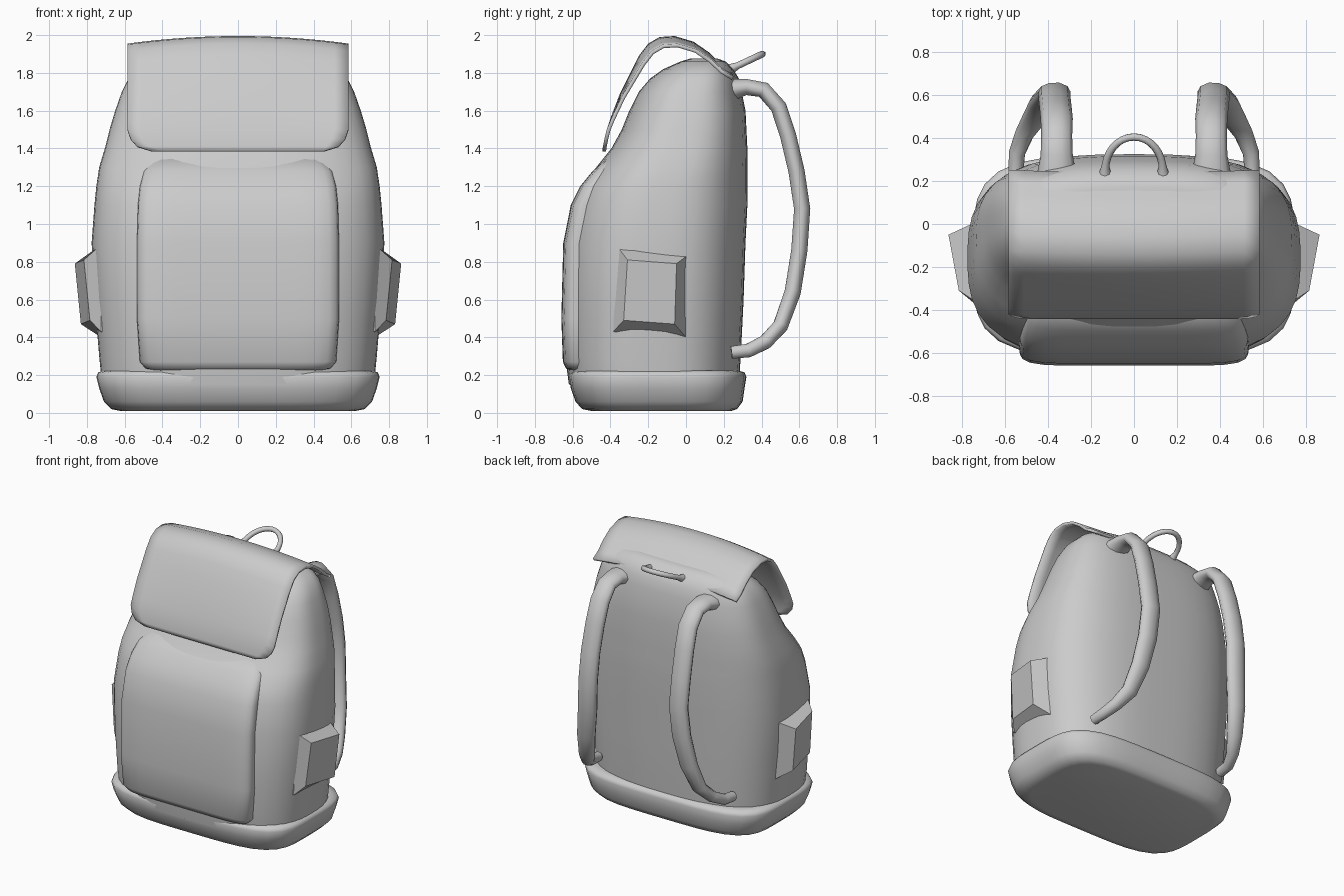
import bpy, bmesh, math
from mathutils import Vector

cube = bpy.data.objects.get("Cube")
if cube:
    bpy.data.objects.remove(cube, do_unlink=True)

fabric = bpy.data.materials.new("grey fabric")
fabric.use_nodes = True
GREY = (0.6, 0.6, 0.6, 1)
fabric.diffuse_color = GREY
fabric.node_tree.nodes["Principled BSDF"].inputs["Base Color"].default_value = GREY


def finish(name, bm, angle=40):
    bmesh.ops.recalc_face_normals(bm, faces=bm.faces)
    mesh = bpy.data.meshes.new(name)
    bm.to_mesh(mesh)
    bm.free()
    mesh.materials.append(fabric)
    obj = bpy.data.objects.new(name, mesh)
    bpy.context.collection.objects.link(obj)
    bpy.ops.object.select_all(action='DESELECT')
    obj.select_set(True)
    bpy.context.view_layer.objects.active = obj
    bpy.ops.object.shade_smooth_by_angle(angle=math.radians(angle))
    return obj


def skin(name, rings, angle=40):
    """Bridge closed rings of points and cap both ends."""
    bm = bmesh.new()
    loops = [[bm.verts.new(p) for p in ring] for ring in rings]
    n = len(loops[0])
    for a, b in zip(loops, loops[1:]):
        for i in range(n):
            j = (i + 1) % n
            bm.faces.new((a[i], a[j], b[j], b[i]))
    bm.faces.new(loops[0])
    bm.faces.new(loops[-1])
    return finish(name, bm, angle)


def section(z, half, front, back, power, n=48):
    """Rounded horizontal cross-section."""
    mid, depth = (front + back) / 2, (back - front) / 2
    ring = []
    for i in range(n):
        a = 2 * math.pi * i / n
        c, s = math.cos(a), math.sin(a)
        r = (abs(c) ** power + abs(s) ** power) ** (-1 / power)
        ring.append((half * r * c, mid + depth * r * s, z))
    return ring


def tube(name, path, widths, thicks, n=10):
    """Sweep an oval along a path, its wide side lying along x."""
    pts = [Vector(p) for p in path]
    rings = []
    for i, p in enumerate(pts):
        t = (pts[min(i + 1, len(pts) - 1)] - pts[max(i - 1, 0)]).normalized()
        axis = Vector((1, 0, 0)) if name != "top_handle" else Vector((0, -0.45, 0.9))
        side = (axis - t * axis.dot(t)).normalized()
        up = t.cross(side)
        ring = []
        for k in range(n):
            a = 2 * math.pi * k / n
            ring.append(p + side * widths[i] * math.cos(a) + up * thicks[i] * math.sin(a))
        rings.append(ring)
    return skin(name, rings, 60)


# Main bag: height, half width, front, back
bag = [(0.15, .72, -.62, .28), (0.3, .735, -.64, .29), (0.6, .76, -.64, .305),
       (0.9, .775, -.63, .315), (1.1, .76, -.59, .325), (1.2, .75, -.55, .325),
       (1.3, .735, -.475, .325), (1.4, .705, -.395, .325), (1.5, .68, -.34, .32),
       (1.6, .65, -.30, .315), (1.7, .615, -.25, .295), (1.77, .58, -.19, .28),
       (1.82, .53, -.12, .25), (1.86, .44, -.03, .21), (1.875, .32, .02, .17)]
skin("main_bag", [section(*row, 2.9) for row in bag], 60)

# Padded bottom
base = [(.01, .62, -.5, .24), (.02, .67, -.55, .27), (.06, .71, -.585, .3),
        (.13, .735, -.61, .31), (.19, .75, -.62, .32), (.215, .74, -.61, .31),
        (.225, .70, -.57, .27)]
skin("padded_base", [section(*row, 4) for row in base], 60)

# Raised front panel
panel = [(.225, .45, -.61), (.235, .49, -.635), (.27, .52, -.652), (.5, .535, -.66),
         (.9, .535, -.65), (1.1, .53, -.61), (1.2, .52, -.56), (1.28, .5, -.495),
         (1.35, .44, -.42)]
skin("front_panel", [section(z, w, f, f + .3, 7, 64) for z, w, f in panel], 60)

# Flap: a sheet bent over the top, with rounded front corners
profile = [(.24, 1.81), (.18, 1.85), (.12, 1.91), (.04, 1.965), (-.06, 1.995), (-.14, 1.99),
           (-.2, 1.955), (-.25, 1.89), (-.3, 1.79), (-.35, 1.69), (-.4, 1.56),
           (-.42, 1.5), (-.432, 1.45), (-.44, 1.41), (-.443, 1.385)]
cols = 16
bm = bmesh.new()
grid = []
for y, z in profile:
    d = min(1, (z - 1.385) / .13)
    half = .585 - .13 * (1 - math.sqrt(1 - (1 - d) ** 2))
    row = []
    for i in range(cols + 1):
        u = 2 * i / cols - 1
        drop = .04 * u * u * min(1, max(0, (z - 1.5) / .4))
        row.append(bm.verts.new((u * half, y + drop * .4, z - drop)))
    grid.append(row)
for a, b in zip(grid, grid[1:]):
    for i in range(cols):
        bm.faces.new((a[i], a[i + 1], b[i + 1], b[i]))
flap = finish("flap", bm, 60)
solid = flap.modifiers.new("thickness", 'SOLIDIFY')
solid.thickness = .02
solid.offset = -1 if flap.data.polygons[0].normal.z > 0 else 1

# Side pockets: rim against the bag, tapering to a smaller outer face
rim = [(-.37, .89), (.015, .84), (0, .40), (-.385, .43)]
face = [(-.31, .81), (-.05, .79), (-.06, .47), (-.33, .49)]
for side, label in ((1, "left"), (-1, "right")):
    skin(label + "_side_pocket", [
        [(side * .66, y, z) for y, z in rim],
        [(side * .725, y, z) for y, z in rim],
        [(side * (.865 - .1 * (.8 - z) - (.05 if y < -.2 else 0)), y, z) for y, z in face]], 20)

# Shoulder straps: wide at the shoulder, narrow at the bottom
strap = [(.36, .24, 1.71), (.36, .32, 1.725), (.36, .41, 1.71), (.36, .49, 1.62),
         (.365, .54, 1.47), (.37, .585, 1.28), (.37, .615, 1.08), (.385, .6, .86),
         (.42, .565, .64), (.46, .5, .46), (.51, .42, .375), (.545, .33, .33), (.55, .24, .32)]
wide = [.09, .075, .072, .075, .075, .075, .075, .075, .07, .06, .045, .038, .035]
thick = [.06, .045, .045, .045, .045, .045, .045, .045, .045, .042, .04, .038, .035]
for side, label in ((1, "left"), (-1, "right")):
    tube(label + "_shoulder_strap", [(side * x, y, z) for x, y, z in strap], wide, thick)

# Carrying loop
loop = []
for i in range(17):
    a = math.pi * i / 16
    s = math.sin(a) ** .9 if 0 < i < 16 else 0
    loop.append((-.135 * math.cos(a), .235 + .17 * s, 1.82 + .08 * s))
radii = [.028 if i in (0, 16) else .018 for i in range(17)]
tube("top_handle", loop, radii, radii, 8)
